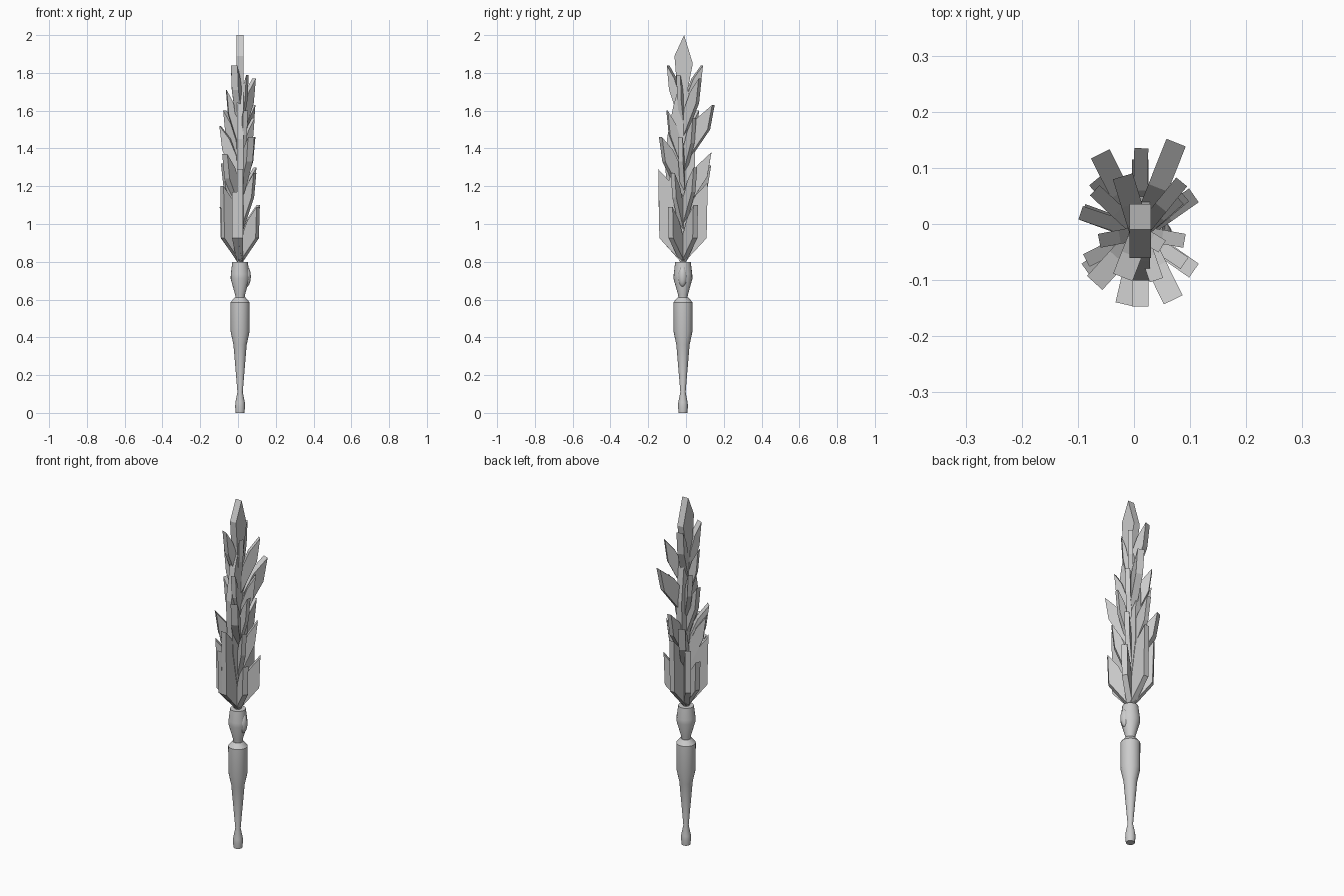
import bpy, bmesh
from math import sin, cos, pi, radians
from mathutils import Vector

if "Cube" in bpy.data.objects:
    bpy.data.objects.remove(bpy.data.objects["Cube"])

CX, CY = 0.011, -0.016


def add_object(name, bm, smooth=False):
    bmesh.ops.recalc_face_normals(bm, faces=bm.faces)
    me = bpy.data.meshes.new(name)
    bm.to_mesh(me)
    bm.free()
    ob = bpy.data.objects.new(name, me)
    bpy.context.collection.objects.link(ob)
    if smooth:
        bpy.ops.object.select_all(action='DESELECT')
        ob.select_set(True)
        bpy.context.view_layer.objects.active = ob
        bpy.ops.object.shade_smooth_by_angle(angle=0.6)
    return ob


def lathe(name, profile, n=20):
    bm = bmesh.new()
    rings = [[bm.verts.new((CX + r * cos(2 * pi * i / n), CY + r * sin(2 * pi * i / n), z))
              for i in range(n)] for r, z in profile]
    for a, b in zip(rings, rings[1:]):
        for i in range(n):
            bm.faces.new((a[i], a[(i + 1) % n], b[(i + 1) % n], b[i]))
    bm.faces.new(rings[0])
    bm.faces.new(rings[-1])
    return add_object(name, bm, True)


def plate(name, outline, d, thick):
    """Extrude a (radius, z) outline sideways around the axis."""
    bm = bmesh.new()
    d = Vector((d[0], d[1], 0)).normalized()
    side = Vector((-d.y, d.x, 0)) * thick
    face = bm.faces.new([bm.verts.new(Vector((CX, CY, z)) + d * r - side / 2)
                         for r, z in outline])
    ext = bmesh.ops.extrude_face_region(bm, geom=[face], use_keep_orig=True)["geom"]
    bmesh.ops.translate(bm, vec=side, verts=[g for g in ext if isinstance(g, bmesh.types.BMVert)])
    return add_object(name, bm)


def leaf(name, d, root, belly, tip, thick):
    """Lopsided leaf leaning outwards from the axis."""
    rt, zt = tip
    plate(name, [(0, root), belly, tip, (rt * .5, zt - .07),
                 (rt * .15, zt - .16)], d, thick)


# Turned grip and collar
lathe("grip", [(.023, 0), (.026, .03), (.025, .055), (.014, .11), (.035, .36),
               (.05, .43), (.051, .585), (.028, .612)])
lathe("collar", [(.024, .605), (.026, .625), (.05, .71), (.049, .735), (.041, .80)])

# Oval gem set in the collar
bm = bmesh.new()
bmesh.ops.create_uvsphere(bm, u_segments=16, v_segments=10, radius=1)
bmesh.ops.scale(bm, vec=(.024, .024, .055), verts=bm.verts)
bmesh.ops.translate(bm, vec=(.044, -.018, .722), verts=bm.verts)
add_object("gem", bm, True)

# Central spine and top leaf
plate("spine", [(0, .79), (.06, 1.15), (.065, 1.42), (.04, 1.66), (0, 1.8), (-.05, 1.63),
                (-.085, 1.45), (-.07, 1.15)], (0, 1), .035)
plate("top_leaf", [(0, 1.58), (.052, 1.85), (.006, 2.0), (-.045, 1.89), (-.03, 1.7)],
      (0, 1), .038)

# Upper leaves, placed by their tips; every third one is thicker
TIPS = [(-.02, -.095, 1.84), (.085, .075, 1.77), (.05, -.04, 1.79),
        (-.02, .085, 1.84), (-.062, -.03, 1.71), (-.095, .02, 1.52),
        (.075, .145, 1.63), (-.07, .06, 1.60), (.08, .045, 1.56),
        (.07, -.135, 1.46), (.09, -.03, 1.46), (.013, .135, 1.38),
        (-.06, .125, 1.31), (-.085, -.065, 1.32), (.09, -.07, 1.27),
        (-.07, -.105, 1.37), (.04, -.10, 1.60), (.09, .05, 1.30)]
for i, (x, y, z) in enumerate(TIPS):
    d = Vector((x - CX, y - CY))
    r = d.length
    leaf(f"upper_leaf_{i}", d, z - .33, (r * .85, z - .13), (r, z), .025 if i % 3 else .037)

# Tall leaves fanning out from the collar
for i, (deg, height) in enumerate([(90, 1.22), (130, 1.17), (160, 1.09), (257, 1.17),
                                   (270, 1.29), (325, 1.09), (35, 1.10), (215, 1.2)]):
    a = radians(deg)
    grow = .092 + .033 * abs(sin(a))
    leaf(f"lower_leaf_{i}", (cos(a), sin(a)), .79, (grow, .925), (grow + .006, height), .03)
